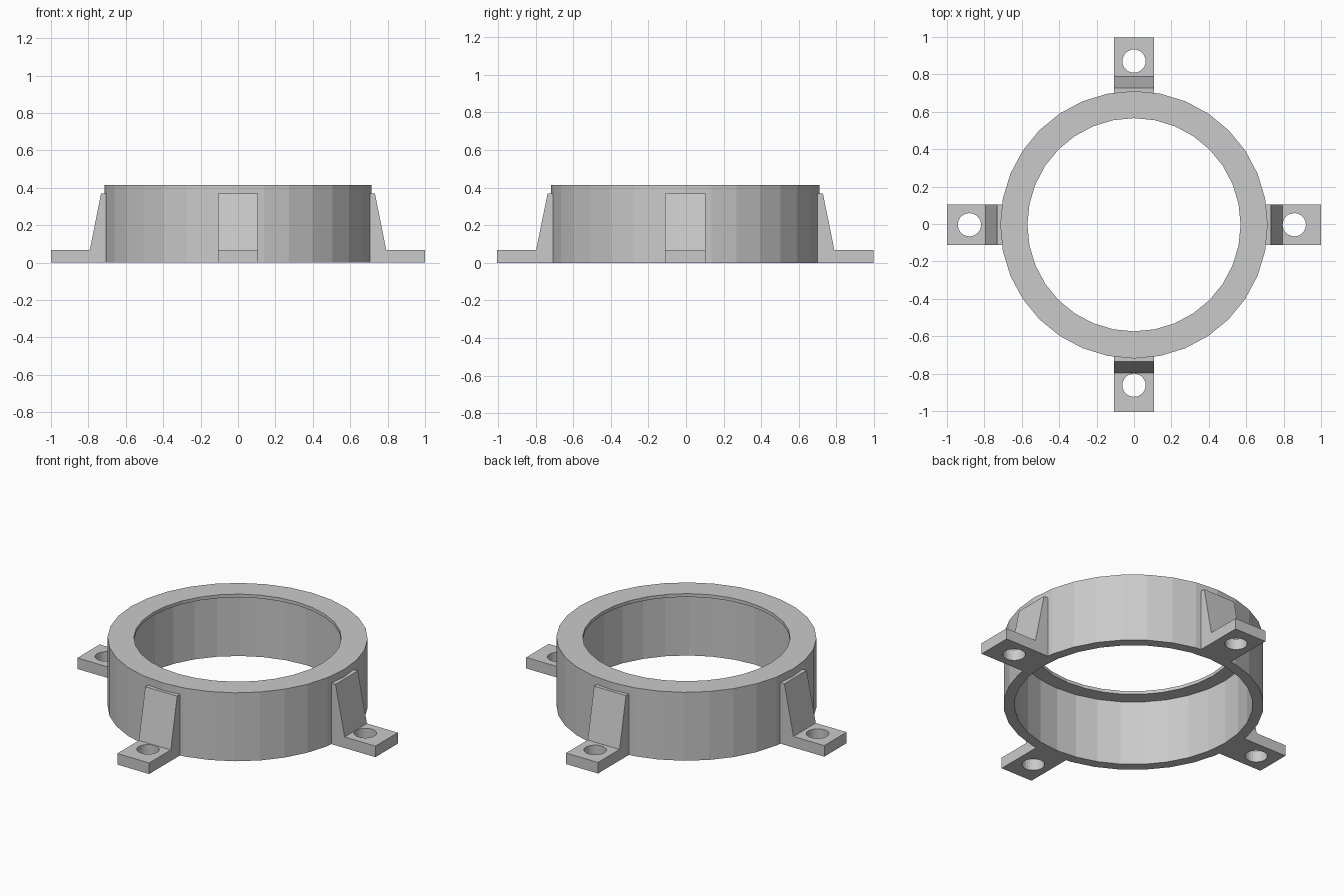
import bpy
import bmesh
from math import cos, sin, pi, radians
from mathutils import Matrix, Vector

cube = bpy.data.objects.get("Cube")
if cube:
    bpy.data.objects.remove(cube, do_unlink=True)

CENTRE = Vector((0, -0.004, 0))
HEIGHT = 0.415

grey = bpy.data.materials.new("light_grey")
grey.use_nodes = True
colour = (0.59, 0.59, 0.59, 1)
grey.diffuse_color = colour
grey.node_tree.nodes["Principled BSDF"].inputs["Base Color"].default_value = colour


def make_object(name, bm):
    bmesh.ops.recalc_face_normals(bm, faces=bm.faces)
    mesh = bpy.data.meshes.new(name)
    bm.to_mesh(mesh)
    bm.free()
    mesh.materials.append(grey)
    obj = bpy.data.objects.new(name, mesh)
    bpy.context.collection.objects.link(obj)
    return obj


def lathe(name, profile, segments=32):
    """Revolve a closed (radius, height) profile around z."""
    bm = bmesh.new()
    rings = []
    for i in range(segments):
        a = 2 * pi * i / segments
        rings.append([bm.verts.new((r * cos(a), r * sin(a), z)) for r, z in profile])
    for i, ring in enumerate(rings):
        after = rings[(i + 1) % segments]
        for j in range(len(profile)):
            k = (j + 1) % len(profile)
            bm.faces.new((ring[j], after[j], after[k], ring[k]))
    return make_object(name, bm)


def bracket(name, angle, hole_radius_at):
    """Foot plate with a sloped gusset and a bolt hole, pointing along an angle."""
    side = [(0.68, 0), (1, 0), (1, 0.067), (0.793, 0.067), (0.732, 0.37), (0.68, 0.37)]
    bm = bmesh.new()
    face = bm.faces.new([bm.verts.new((x, -0.107, z)) for x, z in side])
    grown = bmesh.ops.extrude_face_region(bm, geom=[face])
    moved = [g for g in grown["geom"] if isinstance(g, bmesh.types.BMVert)]
    bmesh.ops.translate(bm, verts=moved, vec=(0, 0.214, 0))
    obj = make_object(name, bm)

    # Bolt hole cutter
    bm = bmesh.new()
    bmesh.ops.create_cone(bm, cap_ends=True, segments=32, radius1=0.062, radius2=0.062,
                          depth=0.4, matrix=Matrix.Translation((hole_radius_at, 0, 0)))
    cutter = make_object(name + "_hole_cutter", bm)
    cutter.hide_render = True
    cutter.hide_set(True)

    place = Matrix.Translation(CENTRE) @ Matrix.Rotation(radians(angle), 4, "Z")
    obj.matrix_world = place
    cutter.matrix_world = place
    cut = obj.modifiers.new("bolt_hole", "BOOLEAN")
    cut.operation = "DIFFERENCE"
    cut.solver = "EXACT"
    cut.object = cutter


# Ring with a thin inward lip at the top
ring = lathe("ring", [(0.655, 0), (0.715, 0), (0.715, HEIGHT),
                      (0.57, HEIGHT), (0.57, HEIGHT - 0.02), (0.655, HEIGHT - 0.02)])
ring.location = CENTRE

# Four mounting brackets
for name, angle, hole in (("left_bracket", 0, 0.857), ("back_bracket", 90, 0.875),
                          ("right_bracket", 180, 0.88), ("front_bracket", 270, 0.858)):
    bracket(name, angle, hole)
